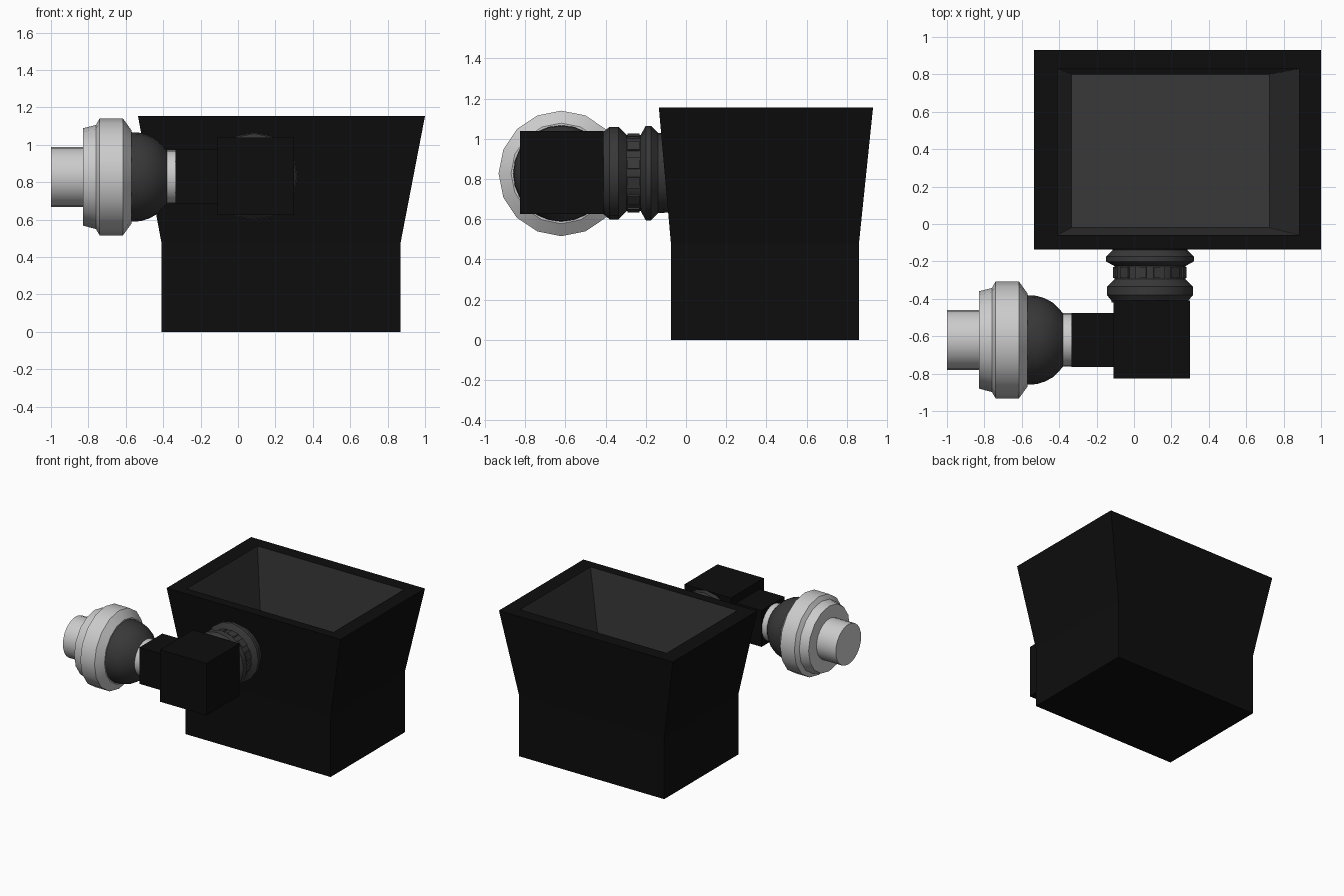
import bpy, bmesh, math
from mathutils import Matrix, Vector

if "Cube" in bpy.data.objects:
    bpy.data.objects.remove(bpy.data.objects["Cube"])


def material(name, v):
    m = bpy.data.materials.new(name)
    m.diffuse_color = (v, v, v, 1)
    m.use_nodes = True
    m.node_tree.nodes["Principled BSDF"].inputs["Base Color"].default_value = m.diffuse_color
    return m


BLACK = material("black", 0.004)
DARK = material("dark_grey", 0.04)


def finish(name, bm, mats=(), smooth=False):
    bmesh.ops.recalc_face_normals(bm, faces=bm.faces)
    me = bpy.data.meshes.new(name)
    bm.to_mesh(me)
    bm.free()
    for m in mats:
        me.materials.append(m)
    ob = bpy.data.objects.new(name, me)
    bpy.context.collection.objects.link(ob)
    if smooth:
        bpy.ops.object.select_all(action='DESELECT')
        ob.select_set(True)
        bpy.context.view_layer.objects.active = ob
        bpy.ops.object.shade_smooth_by_angle(angle=math.radians(25))
    return ob


def box(name, x, y, z, mat):
    bm = bmesh.new()
    size = Vector((x[1] - x[0], y[1] - y[0], z[1] - z[0]))
    mid = Vector((sum(x), sum(y), sum(z))) / 2
    bmesh.ops.create_cube(bm, size=1, matrix=Matrix.Translation(mid) @ Matrix.Diagonal(size).to_4x4())
    return finish(name, bm, [mat])


def bridge(bm, rings, mat=0):
    faces = []
    for a, b in zip(rings, rings[1:]):
        n = len(a)
        for i in range(n):
            f = bm.faces.new((a[i], a[(i + 1) % n], b[(i + 1) % n], b[i]))
            f.material_index = mat
            faces.append(f)
    return faces


def lathe(name, axis, origin, profile, mats=(), sides=16):
    """Capped solid of revolution; profile holds (coordinate along axis, radius)."""
    bm = bmesh.new()
    rings = []
    for t, r in profile:
        ring = []
        for i in range(sides):
            a = 2 * math.pi * i / sides
            u, w = r * math.cos(a), origin[1] + r * math.sin(a)
            ring.append(bm.verts.new((t, origin[0] + u, w) if axis == 'X' else (origin[0] + u, t, w)))
        rings.append(ring)
    bridge(bm, rings)
    bm.faces.new(rings[0])
    bm.faces.new(rings[-1])
    return finish(name, bm, mats, True)


# Tapered container: outer wall, rim, inner wall, floor
bm = bmesh.new()


def rect(x0, x1, y0, y1, z):
    return [bm.verts.new((x, y, z)) for x, y in ((x0, y0), (x1, y0), (x1, y1), (x0, y1))]


base = rect(-0.41, 0.87, -0.075, 0.86, 0)
waist = rect(-0.41, 0.87, -0.075, 0.86, 0.48)
rim_out = rect(-0.535, 1.0, -0.135, 0.93, 1.155)
rim_in = rect(-0.41, 0.885, -0.06, 0.83, 1.155)
floor = rect(-0.335, 0.725, -0.02, 0.80, 0.10)
bm.faces.new(base)
bridge(bm, [base, waist, rim_out, rim_in])
bridge(bm, [rim_in, floor], 1)
bm.faces.new(floor).material_index = 1
finish("container", bm, [BLACK, DARK])

# Elbow boxes
box("elbow_block", (-0.11, 0.30), (-0.825, -0.41), (0.625, 1.04), BLACK)
box("elbow_arm", (-0.335, -0.10), (-0.765, -0.475), (0.685, 0.975), BLACK)

# Ribbed coupling between elbow and container
CX, CZ = 0.085, 0.83
lathe("coupling", 'Y', (CX, CZ),
      [(-0.42, 0.205), (-0.41, 0.205), (-0.38, 0.23), (-0.335, 0.23), (-0.295, 0.19),
       (-0.225, 0.19), (-0.20, 0.235), (-0.175, 0.235), (-0.14, 0.20), (-0.07, 0.195)], [DARK])

# Small lugs around the coupling neck
bm = bmesh.new()
for i in range(12):
    spin = Matrix.Rotation(2 * math.pi * (i + 0.5) / 12, 4, 'Y')
    m = Matrix.Translation((CX, -0.26, CZ)) @ spin @ Matrix.Translation((0, 0, 0.182))
    bmesh.ops.create_cube(bm, size=1, matrix=m @ Matrix.Diagonal((0.06, 0.06, 0.026, 1)))
finish("neck_lugs", bm, [DARK])

# Nozzle along x: collar, dome, stepped flange and end pipe
C = (-0.62, 0.828)
lathe("collar", 'X', C, [(-0.39, 0.143), (-0.33, 0.143)], sides=24)
lathe("dome", 'X', C, [(-0.38, 0.143), (-0.405, 0.172), (-0.435, 0.2), (-0.475, 0.222),
                       (-0.52, 0.236), (-0.58, 0.24)], [DARK], sides=24)
lathe("flange", 'X', C, [(-0.57, 0.25), (-0.615, 0.312), (-0.74, 0.312),
                         (-0.76, 0.278), (-0.83, 0.26)])
lathe("end_pipe", 'X', C, [(-0.82, 0.16), (-1.0, 0.16)], sides=24)
